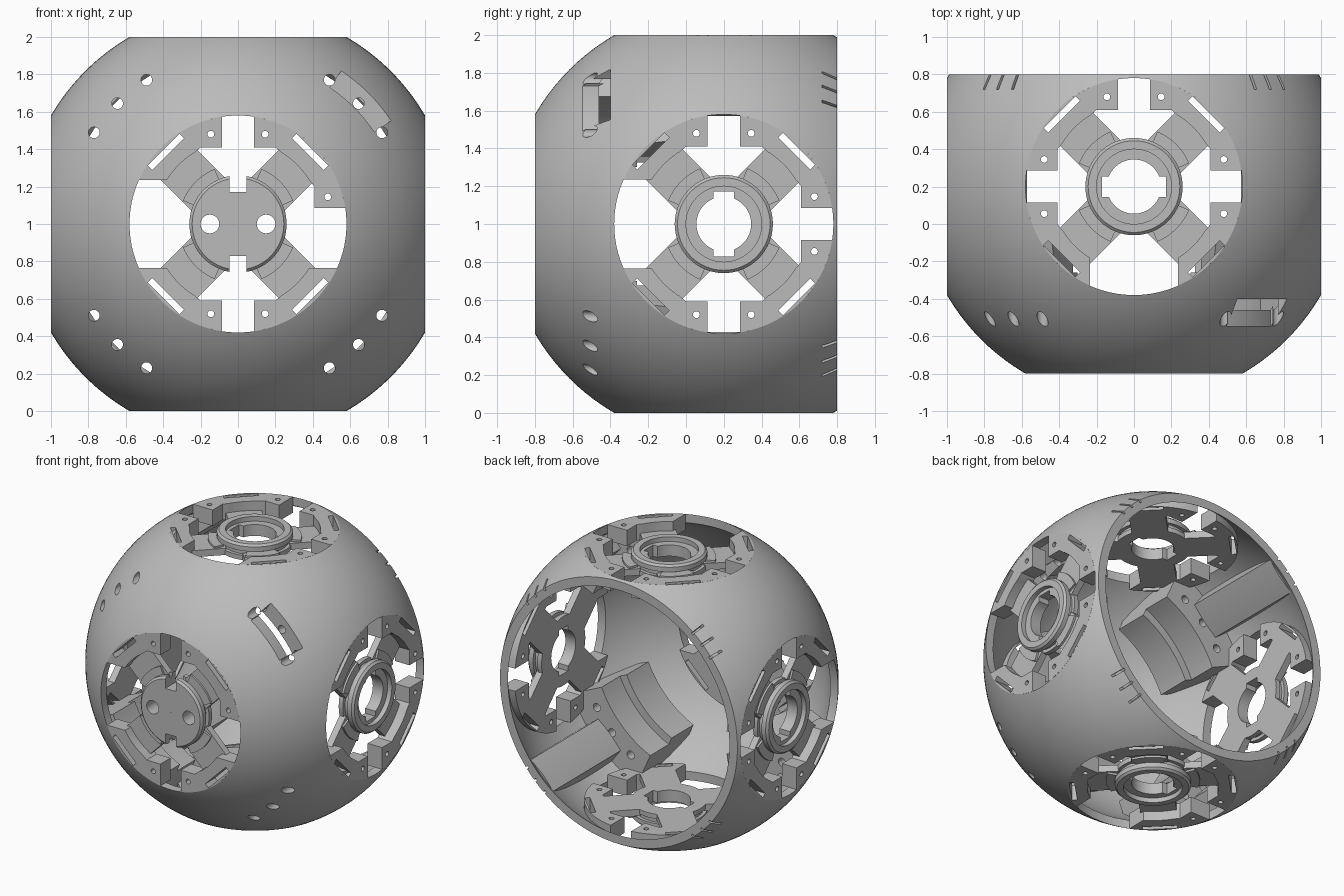
import bpy, bmesh
from math import sin, cos, radians, hypot, asin, degrees
from mathutils import Matrix, Vector

if "Cube" in bpy.data.objects:
    bpy.data.objects.remove(bpy.data.objects["Cube"])

grey = bpy.data.materials.new("light grey")
grey.use_nodes = True
grey.diffuse_color = (0.5, 0.5, 0.5, 1)
grey.node_tree.nodes["Principled BSDF"].inputs["Base Color"].default_value = (0.5, 0.5, 0.5, 1)

CENTRE = Vector((0, 0.2, 1))
PORT = 0.58                 # radius of the round openings
OUTER = hypot(1, PORT)      # ball radius
INNER = 1.1


def frame(u, v):
    """Local axes u, v and outward u x v, placed at the ball centre."""
    u, v = Vector(u), Vector(v)
    return Matrix.Translation(CENTRE) @ Matrix((u, v, u.cross(v))).transposed().to_4x4()


FRONT = frame((1, 0, 0), (0, 0, 1))


def turn(deg):
    return Matrix.Rotation(radians(deg), 4, 'Z')


def polar(r, deg):
    return (r * cos(radians(deg)), r * sin(radians(deg)))


def arc(r, a, b, n=16):
    return [polar(r, a + (b - a) * i / n) for i in range(n + 1)]


def circle(r, cx=0, cy=0, n=32):
    return [(cx + x, cy + y) for x, y in arc(r, 0, 360, n)[:-1]]


def rect(x0, x1, y0, y1):
    return [(x0, y0), (x1, y0), (x1, y1), (x0, y1)]


def sector(r0, r1, a, b):
    return arc(r1, a, b) + arc(r0, b, a)


def prism(bm, pts, h0, h1, mat):
    """Extrude an outline between two heights."""
    low = [bm.verts.new(mat @ Vector((x, y, h0))) for x, y in pts]
    high = [bm.verts.new(mat @ Vector((x, y, h1))) for x, y in pts]
    bm.faces.new(low[::-1])
    bm.faces.new(high)
    for i in range(len(pts)):
        j = (i + 1) % len(pts)
        bm.faces.new((low[i], low[j], high[j], high[i]))


def lathe(bm, profile, mat, n=64):
    """Revolve a closed (radius, height) outline."""
    rings = [[bm.verts.new(mat @ Vector((*polar(r, 360 * i / n), h))) for i in range(n)]
             for r, h in profile]
    for k in range(len(rings)):
        a, b = rings[k], rings[(k + 1) % len(rings)]
        for i in range(n):
            j = (i + 1) % n
            bm.faces.new((a[i], a[j], b[j], b[i]))
    bmesh.ops.recalc_face_normals(bm, faces=bm.faces)


def ball(bm, r, flip=False):
    mat = Matrix.Translation(CENTRE) @ Matrix.Rotation(radians(90), 4, 'X')
    new = bmesh.ops.create_uvsphere(bm, u_segments=128, v_segments=64, radius=r, matrix=mat)
    if flip:
        faces = {f for v in new["verts"] for f in v.link_faces}
        bmesh.ops.reverse_faces(bm, faces=list(faces))


def make(name, bm):
    mesh = bpy.data.meshes.new(name)
    bm.to_mesh(mesh)
    bm.free()
    ob = bpy.data.objects.new(name, mesh)
    bpy.context.collection.objects.link(ob)
    mesh.materials.append(grey)
    return ob


def boolean(ob, bm, op='DIFFERENCE'):
    """Apply one boolean and discard the cutter."""
    cutter = make("cutter", bm)
    mod = ob.modifiers.new("cut", 'BOOLEAN')
    mod.operation, mod.object, mod.solver = op, cutter, 'EXACT'
    graph = bpy.context.evaluated_depsgraph_get()
    mesh = bpy.data.meshes.new_from_object(ob.evaluated_get(graph))
    ob.modifiers.clear()
    ob.data = mesh
    bpy.data.objects.remove(cutter)


def finish(ob):
    bpy.ops.object.select_all(action='DESELECT')
    ob.select_set(True)
    bpy.context.view_layer.objects.active = ob
    bpy.ops.object.shade_smooth_by_angle(angle=radians(25))


# Port name, frame, tabs present (two per quadrant), bore style
PORTS = [
    ("front", FRONT, "11100110", "closed"),
    ("left", frame((0, 1, 0), (0, 0, 1)), "11100111", "upright"),
    ("right", frame((0, -1, 0), (0, 0, 1)), "01111110", "upright"),
    ("top", frame((1, 0, 0), (0, 1, 0)), "11111001", "level"),
    ("bottom", frame((1, 0, 0), (0, -1, 0)), "10011111", "level"),
]
HOLE_ANGLES = (32.4, 45, 57.6)
HOLE_R = 0.912

# Hollow ball with ports, screw holes, rear vents, open back and front pocket
bm = bmesh.new()
ball(bm, OUTER)
ball(bm, INNER, True)
shell = make("shell", bm)
bm = bmesh.new()
for _, mat, _, _ in PORTS:
    prism(bm, circle(PORT, n=128), 0.6, 1.3, mat)
for q in range(4):
    for a in HOLE_ANGLES:
        prism(bm, circle(0.03, *polar(HOLE_R, a)), 0.4, 1.2, FRONT @ turn(90 * q))
    for a in (39, 45, 51):
        prism(bm, rect(0.97, 1.2, -0.008, 0.008), -0.62, -0.52, FRONT @ turn(90 * q + a))
boolean(shell, bm)
bm = bmesh.new()
prism(bm, rect(-2, 2, -2, 2), -2, -0.6, FRONT)
prism(bm, sector(0.88, 1.05, 34, 56), 0.6, 1.3, FRONT)
boolean(shell, bm)
finish(shell)


# Stepped mounting blocks inside the four corners
def block_part(name, q, outline, h0, h1):
    bm = bmesh.new()
    prism(bm, outline, h0, h1, FRONT @ turn(90 * q))
    ob = make(name, bm)
    bm = bmesh.new()
    ball(bm, 1.12)
    boolean(ob, bm, 'INTERSECT')
    bm = bmesh.new()
    for a in HOLE_ANGLES:
        prism(bm, circle(0.03, *polar(HOLE_R, a)), 0.1, 1.2, FRONT @ turn(90 * q))
    if h0 > 0:
        boolean(ob, bm)
    else:
        bm.free()
    finish(ob)


for q, corner in enumerate(("upper_left", "upper_right", "lower_right", "lower_left")):
    if q == 0:
        block_part(corner + "_block", q, sector(0.88, 1.2, 24, 66), 0.24, 0.6)
    else:
        block_part(corner + "_block_rear", q, sector(0.8, 1.2, 24, 66), 0.24, 0.46)
        block_part(corner + "_block_front", q, sector(0.74, 1.2, 24, 66), 0.46, 0.72)
    block_part(corner + "_rib", q, [polar(0.95, 37), polar(1.2, 37), polar(1.2, 53),
                                    polar(0.95, 53), polar(0.93, 45)], -0.56, 0.24)


def tab_side(tab):
    """Edge of a rim segment from inside to outside, and its arc start angle."""
    if tab:
        return [(0.38, 0.235), (0.41, 0.2), (0.41, 0.085)], degrees(asin(0.085 / PORT))
    return [(0.38, 0.235)], degrees(asin(0.235 / PORT))


# Port fittings: rim segments with tabs and slots, arms, hub
for name, mat, tabs, bore in PORTS:
    for q in range(4):
        local = mat @ turn(90 * q)
        lo, hi = tabs[2 * q] == "1", tabs[2 * q + 1] == "1"
        edge_a, start = tab_side(lo)
        edge_b, end = tab_side(hi)
        outline = edge_a + arc(PORT, start, 90 - end, 24)
        outline += [(y, x) for x, y in reversed(edge_b)] + arc(0.447, 57, 33, 10)
        bm = bmesh.new()
        prism(bm, outline, 0.88, 1, local)
        rim = make(f"{name}_rim_segment_{q + 1}", bm)
        bm = bmesh.new()
        prism(bm, rect(0.528, 0.563, -0.12, 0.12), 0.8, 1.1, local @ turn(45))
        for tab, x, y in ((lo, 0.48, 0.145), (hi, 0.145, 0.48)):
            if tab:
                prism(bm, circle(0.018, x, y, 16), 0.8, 1.1, local)
        boolean(rim, bm)
        finish(rim)

        bm = bmesh.new()
        prism(bm, rect(0.22, 0.47, -0.125, 0.125), 0.88, 0.93, local @ turn(45))
        prism(bm, sector(0.25, 0.32, -22, 22), 0.92, 0.945, local @ turn(45))
        finish(make(f"{name}_arm_{q + 1}", bm))

    bm = bmesh.new()
    grooved_side = [(0.26, 0.88), (0.26, 0.915), (0.235, 0.915), (0.235, 0.95),
                    (0.26, 0.95), (0.26, 0.985), (0.245, 1)]
    cuts = bmesh.new()
    if bore == "closed":
        lathe(bm, grooved_side + [(0.001, 1), (0.001, 0.88)], mat)
        for s in (-1, 1):
            prism(cuts, circle(0.05, 0.15 * s), 0.8, 1.1, mat)
            prism(cuts, rect(-0.045, 0.045, 0.22 * s - 0.05, 0.22 * s + 0.05), 0.8, 1.1, mat)
    else:
        lathe(bm, grooved_side + [(0.2, 1), (0.2, 0.965), (0.145, 0.965), (0.145, 0.88)], mat)
        prism(cuts, rect(-0.055, 0.055, -0.172, 0.172), 0.8, 1.1,
              mat @ turn(90 if bore == "level" else 0))
    hub = make(name + "_hub", bm)
    boolean(hub, cuts)
    finish(hub)
